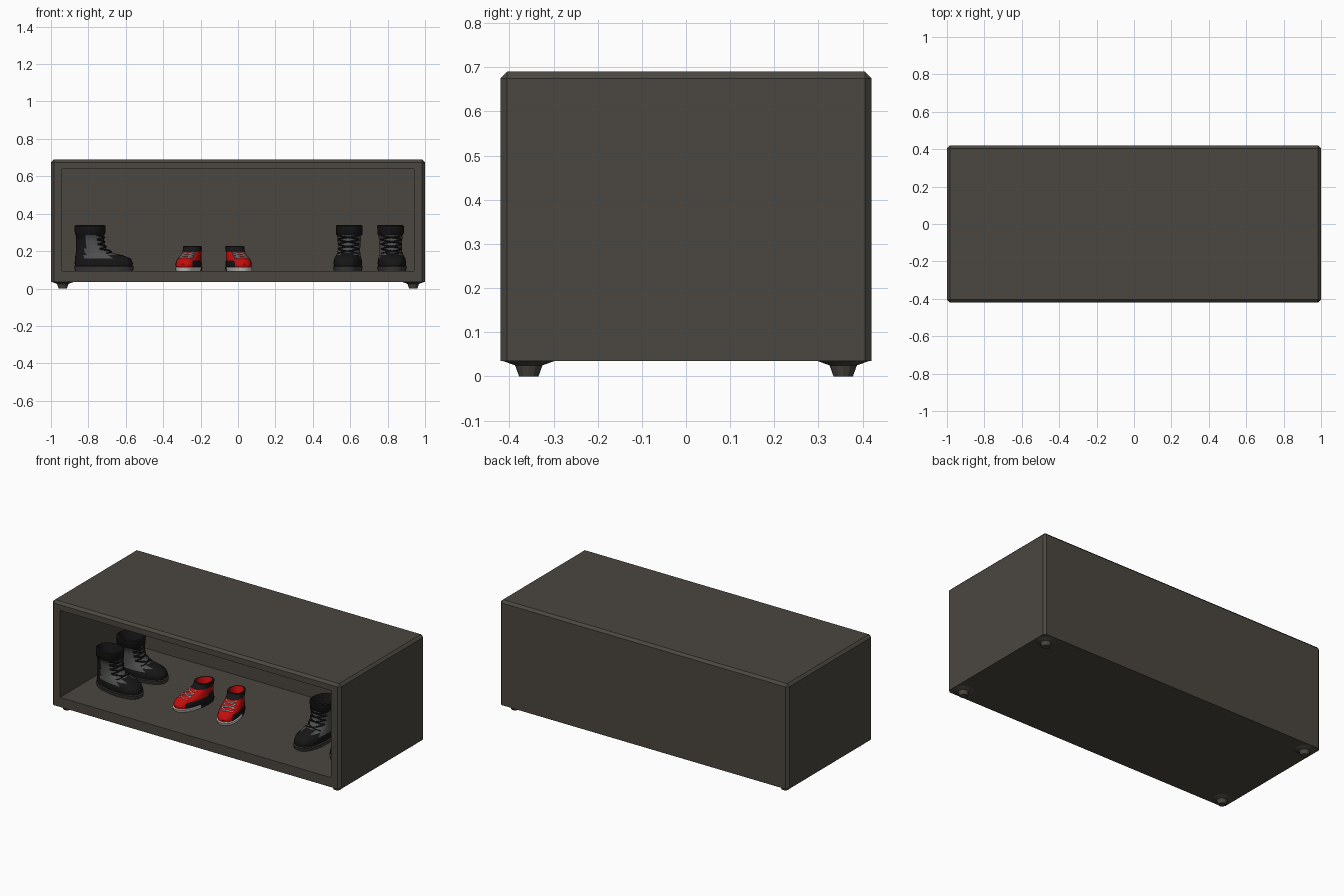
import bpy, bmesh, math
from mathutils import Matrix, Vector

if "Cube" in bpy.data.objects:
    bpy.data.objects.remove(bpy.data.objects["Cube"])


def material(name, r, g, b):
    m = bpy.data.materials.new(name)
    m.use_nodes = True
    m.diffuse_color = (r, g, b, 1)
    m.node_tree.nodes["Principled BSDF"].inputs["Base Color"].default_value = (r, g, b, 1)
    return m


WOOD = material("dark brown wood", 0.07, 0.063, 0.053)
BLACK = material("black leather", 0.008, 0.008, 0.008)
GREY = material("grey fabric", 0.08, 0.08, 0.08)
SOLE = material("dark grey rubber", 0.045, 0.043, 0.04)
RED = material("red canvas", 0.55, 0.004, 0.004)
WHITE = material("white rubber", 0.7, 0.68, 0.64)
FLOOR = 0.095


def finish(name, bm, mats, place=Matrix()):
    bmesh.ops.recalc_face_normals(bm, faces=bm.faces)
    me = bpy.data.meshes.new(name)
    bm.to_mesh(me)
    bm.free()
    for m in mats:
        me.materials.append(m)
    ob = bpy.data.objects.new(name, me)
    bpy.context.collection.objects.link(ob)
    ob.matrix_world = place
    return ob


def outline(ring, t):
    """Point of an egg-shaped outline; ring = z, back y, front y, half width."""
    z, back, front, w = ring
    c, s = math.cos(t), math.sin(t)
    y = (back + front) / 2 - (back - front) / 2 * c
    x = w * math.copysign(abs(s) ** 0.8, s) * (0.92 + 0.08 * c)
    return Vector((x, y, z))


def at_height(rings, z):
    for a, b in zip(rings, rings[1:]):
        if a[0] <= z <= b[0]:
            f = (z - a[0]) / (b[0] - a[0])
            return tuple(p + (q - p) * f for p, q in zip(a, b))
    return rings[-1]


def loft(name, rings, mats, rule, place, sides=28):
    bm = bmesh.new()
    loops = [[bm.verts.new(outline(r, 2 * math.pi * i / sides)) for i in range(sides)] for r in rings]
    for a, b in zip(loops, loops[1:]):
        for i in range(sides):
            j = (i + 1) % sides
            f = bm.faces.new((a[i], a[j], b[j], b[i]))
            f.material_index = rule(f.calc_center_median(), a is loops[-2] or b[0].co.z < a[0].co.z)
            f.smooth = True
    bm.faces.new(loops[0])
    f = bm.faces.new(loops[-1])
    f.material_index = rule(f.calc_center_median(), True)
    ob = finish(name, bm, mats, place)
    ob.data.set_sharp_from_angle(angle=math.radians(50))


def laces(name, rings, rows, spread, radius, mat, place):
    """Crossing cords that follow the front of a lofted shoe."""
    cu = bpy.data.curves.new(name, "CURVE")
    cu.dimensions = "3D"
    cu.bevel_depth = radius
    cu.bevel_resolution = 0
    for lo, hi in zip(rows, rows[1:]):
        for side in (-1, 1):
            sp = cu.splines.new("POLY")
            sp.points.add(6)
            for k, p in enumerate(sp.points):
                u = k / 6
                pos = outline(at_height(rings, lo + (hi - lo) * u), side * spread * (2 * u - 1))
                p.co = (pos.x, pos.y - radius / 2, pos.z + radius / 2, 1)
    cu.materials.append(mat)
    ob = bpy.data.objects.new(name, cu)
    bpy.context.collection.objects.link(ob)
    ob.matrix_world = place


# Cabinet: chamfered box with a recessed front
bm = bmesh.new()
bmesh.ops.create_cube(bm, size=1, matrix=Matrix.Translation((0, 0, 0.3625)) @ Matrix.Diagonal((2, 0.84, 0.655, 1)))
edges = [e for e in bm.edges if max(v.co.z for v in e.verts) > 0.5]
bmesh.ops.bevel(bm, geom=edges, offset=0.015, segments=1, affect="EDGES", profile=0.5)
front = min(bm.faces, key=lambda f: f.calc_center_median().y)
bmesh.ops.inset_individual(bm, faces=[front], thickness=0.04)
for v in front.verts:
    v.co.x = math.copysign(0.94, v.co.x)
    v.co.z = 0.64 if v.co.z > 0.3 else FLOOR
recess = bmesh.ops.extrude_discrete_faces(bm, faces=[front])["faces"][0]
for v in recess.verts:
    v.co.y = 0.4
finish("cabinet_body", bm, [WOOD])

# Feet: tapered peg under a sloping flange
for sx, side in ((-1, "right"), (1, "left")):
    for sy, end in ((-1, "front"), (1, "back")):
        bm = bmesh.new()
        for r1, r2, z1, z2 in ((0.022, 0.031, 0, 0.025), (0.031, 0.062, 0.025, 0.036)):
            bmesh.ops.create_cone(bm, cap_ends=True, segments=12, radius1=r1, radius2=r2, depth=z2 - z1,
                                  matrix=Matrix.Translation((0, 0, (z1 + z2) / 2)))
        finish(f"{end}_{side}_foot", bm, [WOOD], Matrix.Translation((sx * 0.937, sy * 0.356, 0)))

# Boot sections: foot, instep, shaft, cuff, then down inside
BOOT = [(0.015, 0.08, -0.225, 0.076), (0.04, 0.084, -0.23, 0.082), (0.065, 0.082, -0.218, 0.078),
        (0.083, 0.08, -0.175, 0.07), (0.095, 0.078, -0.12, 0.066), (0.12, 0.076, -0.085, 0.064),
        (0.155, 0.076, -0.074, 0.066), (0.19, 0.078, -0.074, 0.07), (0.195, 0.083, -0.08, 0.076),
        (0.24, 0.084, -0.082, 0.077), (0.245, 0.076, -0.075, 0.07), (0.18, 0.06, -0.06, 0.055)]
BOOT_SOLE = [(0, 0.082, -0.23, 0.08), (0.022, 0.088, -0.236, 0.086), (0.025, 0.08, -0.225, 0.078)]


def boot_rule(c, inside):
    grey = 0.07 < c.z < 0.19 and -0.13 < c.y < 0.02 and not inside
    return 1 if grey else 0


def boot(name, x, y, turn):
    place = Matrix.Translation((x, y, FLOOR)) @ Matrix.Rotation(math.radians(turn), 4, "Z")
    loft(name, BOOT, [BLACK, GREY], boot_rule, place)
    loft(name + "_sole", BOOT_SOLE, [SOLE], lambda c, i: 0, place)
    laces(name + "_laces", BOOT, [0.09, 0.115, 0.14, 0.165, 0.188], 1.0, 0.004, BLACK, place)


# Low shoe sections: upper, instep, collar, then down inside
SHOE = [(0.015, 0.068, -0.2, 0.064), (0.035, 0.072, -0.205, 0.068), (0.055, 0.07, -0.19, 0.064),
        (0.07, 0.068, -0.155, 0.06), (0.085, 0.068, -0.11, 0.056), (0.1, 0.07, -0.07, 0.053),
        (0.112, 0.072, -0.052, 0.054), (0.13, 0.073, -0.045, 0.055), (0.132, 0.063, -0.036, 0.046),
        (0.085, 0.05, -0.03, 0.036)]
SHOE_SOLE = [(0, 0.07, -0.203, 0.066), (0.018, 0.076, -0.21, 0.072), (0.021, 0.068, -0.2, 0.064)]


def shoe_rule(c, inside):
    if inside:
        return 0 if c.z < 0.12 else 1
    band = c.z < 0.05 and c.y > -0.17
    heel = c.z < 0.07 and c.y > 0
    return 1 if band or heel or c.z > 0.1 else 0


def shoe(name, x, y, turn):
    place = Matrix.Translation((x, y, FLOOR)) @ Matrix.Rotation(math.radians(turn), 4, "Z")
    loft(name, SHOE, [RED, BLACK], shoe_rule, place)
    loft(name + "_sole", SHOE_SOLE, [WHITE, BLACK], lambda c, i: 1 if c.y > -0.06 else 0, place)
    laces(name + "_laces", SHOE, [0.066, 0.076, 0.086, 0.097], 0.6, 0.0035, WHITE, place)


# Footwear on the cabinet floor
boot("side_boot_front", -0.79, -0.14, 84)
boot("side_boot_back", -0.79, 0.07, 96)
boot("forward_boot_right", 0.595, 0.0, -5)
boot("forward_boot_left", 0.815, 0.0, 5)
shoe("red_shoe_right", -0.245, 0.0, -14)
shoe("red_shoe_left", -0.015, 0.0, 14)
